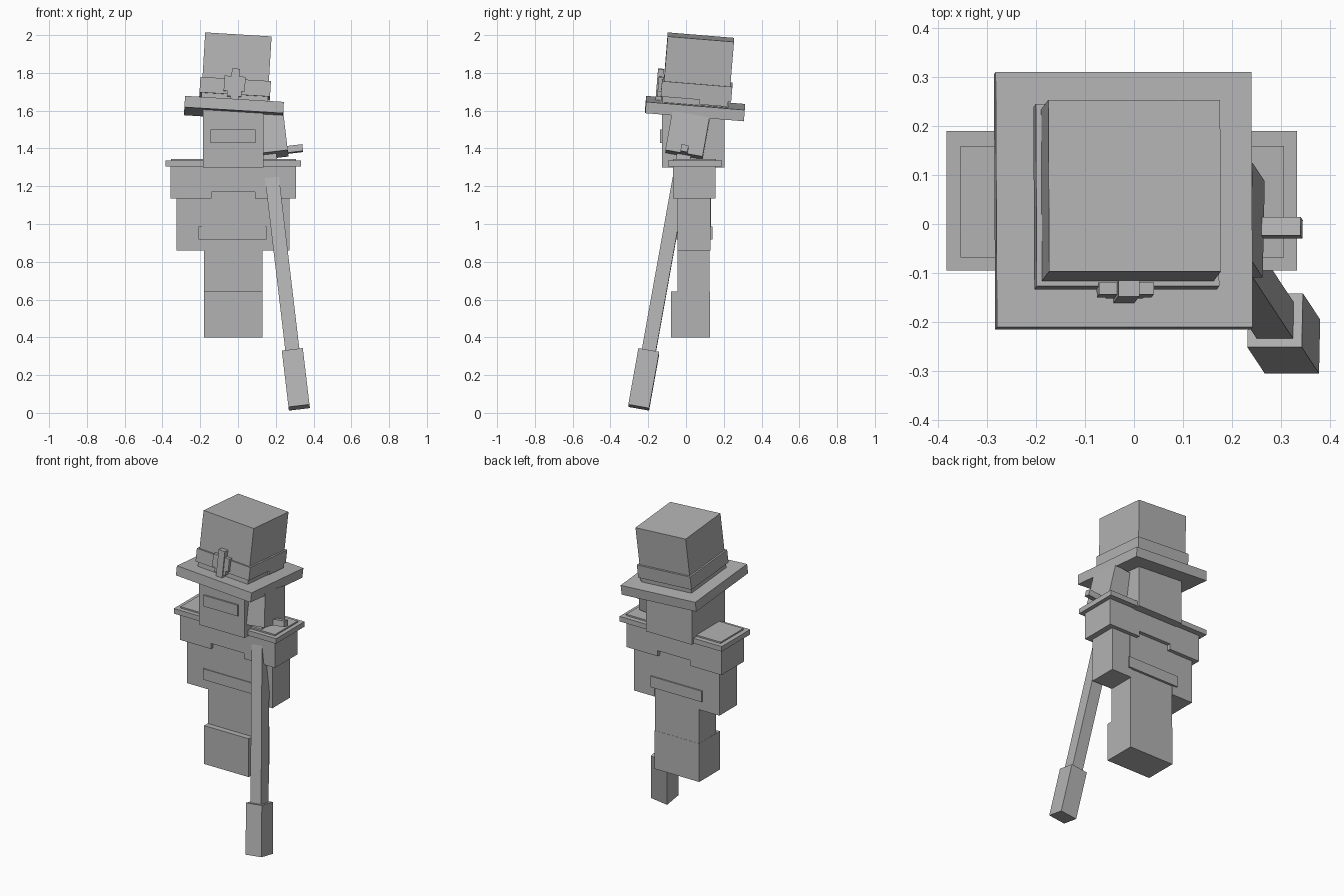
import bpy
from math import radians
from mathutils import Matrix, Vector

grey = bpy.data.materials.new("plain_grey")
grey.diffuse_color = (0.45, 0.45, 0.45, 1)


def box(name, x, y, z, frame=None):
    """Box from (min, max) pairs, optionally placed in a tilted frame."""
    lo, hi = Vector((x[0], y[0], z[0])), Vector((x[1], y[1], z[1]))
    bpy.ops.mesh.primitive_cube_add(size=1)
    ob = bpy.context.object
    ob.name = name
    ob.data.transform(Matrix.Translation((lo + hi) / 2) @ Matrix.Diagonal((*(hi - lo), 1)))
    if frame:
        ob.matrix_world = frame
    ob.data.materials.append(grey)
    return ob


def tilt(origin, about_x, about_y):
    return (Matrix.Translation(origin) @ Matrix.Rotation(radians(about_y), 4, 'Y')
            @ Matrix.Rotation(radians(about_x), 4, 'X'))


# Legs, boots and torso
box("legs", (-0.18, 0.13), (-0.045, 0.125), (0.40, 0.95))
box("boots", (-0.181, 0.131), (-0.08, 0.126), (0.40, 0.643))
box("torso", (-0.19, 0.142), (-0.05, 0.132), (0.95, 1.25))
box("belt", (-0.208, 0.152), (-0.055, 0.14), (0.918, 0.987))

# Arms and the shoulder cape with a raised middle hem
for side, a, s in (("left", (-0.325, -0.18), (-0.357, -0.14)),
                   ("right", (0.13, 0.272), (0.09, 0.308))):
    box(side + "_arm", a, (-0.045, 0.13), (0.86, 1.2))
    box(side + "_shoulder", s, (-0.07, 0.155), (1.135, 1.304))
box("cape_middle", (-0.14, 0.09), (-0.07, 0.155), (1.17, 1.304))
box("collar", (-0.383, 0.333), (-0.095, 0.19), (1.304, 1.336))
box("collar_trim", (-0.355, 0.307), (-0.068, 0.16), (1.336, 1.345))

# Head with mouth plate
box("head", (-0.185, 0.135), (-0.128, 0.205), (1.30, 1.62))
box("mouth_plate", (-0.145, 0.093), (-0.138, -0.12), (1.43, 1.50))

# Tilted hat, measured from the top centre of its brim
hat = tilt((-0.02, 0.05, 1.641), -4.7, 3.5)
box("hat_brim", (-0.262, 0.262), (-0.262, 0.262), (-0.06, 0), hat)
box("hat_crown", (-0.176, 0.176), (-0.176, 0.176), (0, 0.35), hat)
box("hat_band", (-0.187, 0.187), (-0.187, 0.187), (0.03, 0.112), hat)
box("hat_band_tab", (0.15, 0.187), (0.02, 0.17), (0.005, 0.03), hat)

# Hat ornament
box("ornament_wings", (-0.06, 0.052), (-0.205, -0.18), (0.045, 0.125), hat)
box("ornament_base", (-0.04, 0.036), (-0.205, -0.18), (0.018, 0.045), hat)
box("ornament_spine", (-0.023, 0.02), (-0.212, -0.18), (0.0, 0.165), hat)

# Long mallet slung over the shoulder, measured from the base of its head
mallet = tilt((0.166, -0.011, 1.363), -10.1, -6.75)
box("mallet_head", (-0.1, 0.1), (-0.1, 0.1), (0, 0.212), mallet)
box("mallet_pin", (-0.18, 0.18), (-0.019, 0.019), (0, 0.036), mallet)
box("mallet_shaft", (-0.0375, 0.0375), (-0.0375, 0.0375), (-1.07, 0.02), mallet)
box("mallet_grip", (-0.056, 0.056), (-0.056, 0.056), (-1.365, -1.06), mallet)
